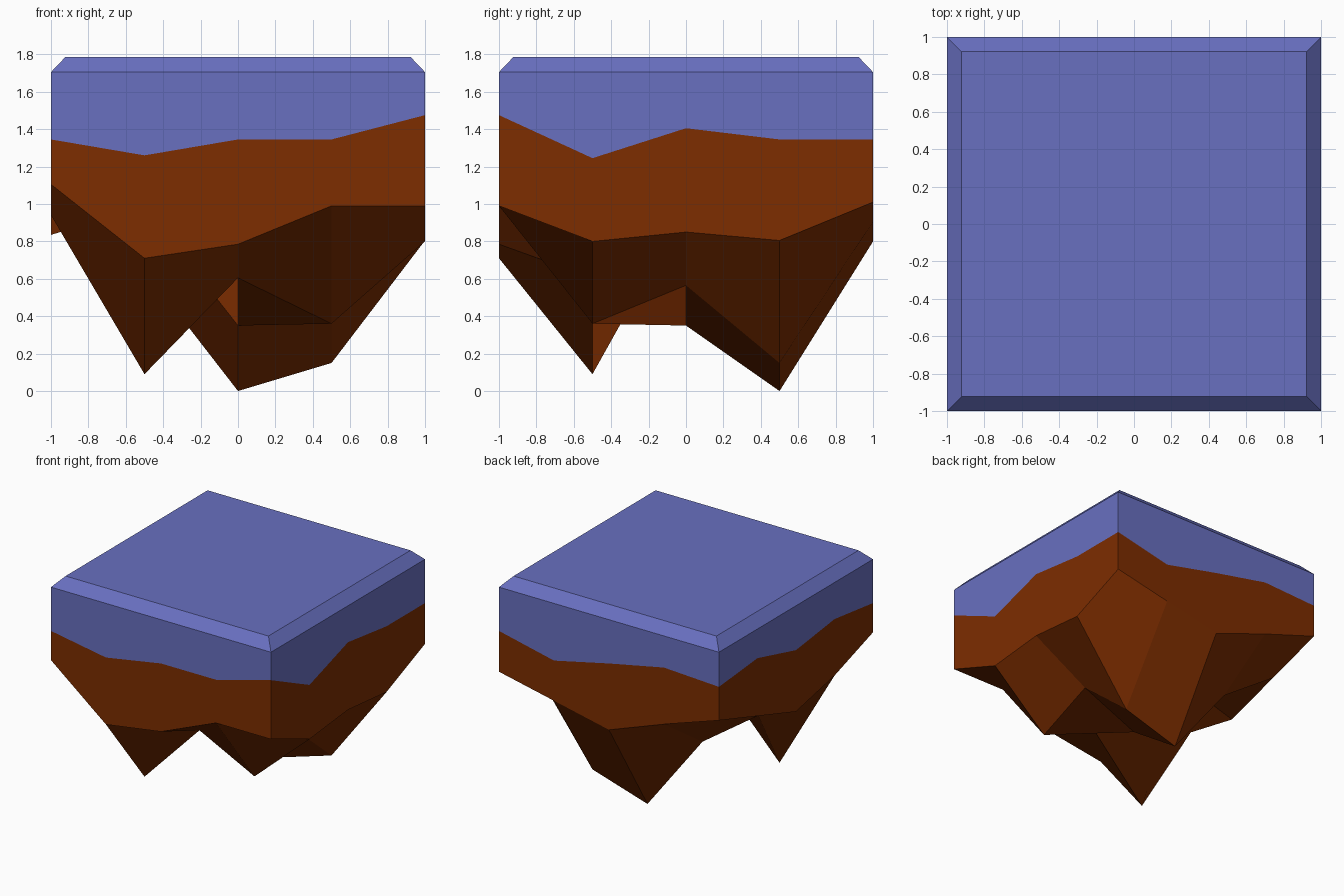
import bpy

if "Cube" in bpy.data.objects:
    bpy.data.objects.remove(bpy.data.objects["Cube"])

STEPS = [-1, -0.5, 0, 0.5, 1]
RIM_Z, TOP_Z, TOP_SCALE = 1.705, 1.787, 0.922

# Underside heights: one row per y (front to back), one column per x
UNDER = [
    [1.105, 0.71, 0.785, 0.99, 0.99],
    [0.94, 0.09, 0.605, 0.36, 0.80],
    [0.835, 0.985, 0.35, 0.565, 0.85],
    [0.99, 0.645, 0.0, 0.15, 0.805],
    [1.145, 0.98, 0.80, 0.905, 1.01],
]
# Ragged seam between soil and cap, counter-clockwise from the front left corner
SEAM = [1.345, 1.26, 1.345, 1.345, 1.475, 1.245, 1.405, 1.345,
        1.345, 1.235, 1.345, 1.445, 1.42, 1.465, 1.34, 1.404]

# Grid indices (column, row) around the outline
OUTLINE = ([(i, 0) for i in range(4)] + [(4, i) for i in range(4)]
           + [(4 - i, 4) for i in range(4)] + [(0, 4 - i) for i in range(4)])
N = len(OUTLINE)


def ring(heights, scale=1.0):
    return [(STEPS[c] * scale, STEPS[r] * scale, z)
            for (c, r), z in zip(OUTLINE, heights)]


def band(lower, upper):
    """Quads joining two rings of vertex indices, facing outwards."""
    return [(lower[i], lower[(i + 1) % N], upper[(i + 1) % N], upper[i])
            for i in range(N)]


def make_part(name, verts, faces, colour):
    mesh = bpy.data.meshes.new(name)
    mesh.from_pydata(verts, [], faces)
    mat = bpy.data.materials.new(name + "_colour")
    mat.diffuse_color = colour
    mat.use_nodes = True
    mat.node_tree.nodes["Principled BSDF"].inputs["Base Color"].default_value = mat.diffuse_color
    mesh.materials.append(mat)
    mesh.update()
    obj = bpy.data.objects.new(name, mesh)
    bpy.context.collection.objects.link(obj)
    return obj


# Soil: jagged underside grid plus the lower side walls
verts = [(x, y, UNDER[r][c]) for r, y in enumerate(STEPS) for c, x in enumerate(STEPS)]
faces = []
for r in range(4):
    for c in range(4):
        a = r * 5 + c
        quad = [a, a + 5, a + 6, a + 1]
        # start each quad so that it folds along its shorter diagonal
        z = [verts[i][2] for i in quad]
        if abs(z[1] - z[3]) < abs(z[0] - z[2]):
            quad = quad[1:] + quad[:1]
        faces.append(quad)
edge = [r * 5 + c for c, r in OUTLINE]
seam = list(range(len(verts), len(verts) + N))
verts += ring(SEAM)
faces += band(edge, seam)
make_part("soil", verts, faces, (0.205, 0.026, 0.0, 1))

# Cap: upper side walls, chamfered rim and flat top
verts = ring(SEAM) + ring([RIM_Z] * N) + ring([TOP_Z] * N, TOP_SCALE)
low, rim, top = (list(range(k * N, (k + 1) * N)) for k in range(3))
make_part("ground_cap", verts, band(low, rim) + band(rim, top) + [tuple(top)],
          (0.14, 0.162, 0.53, 1))
